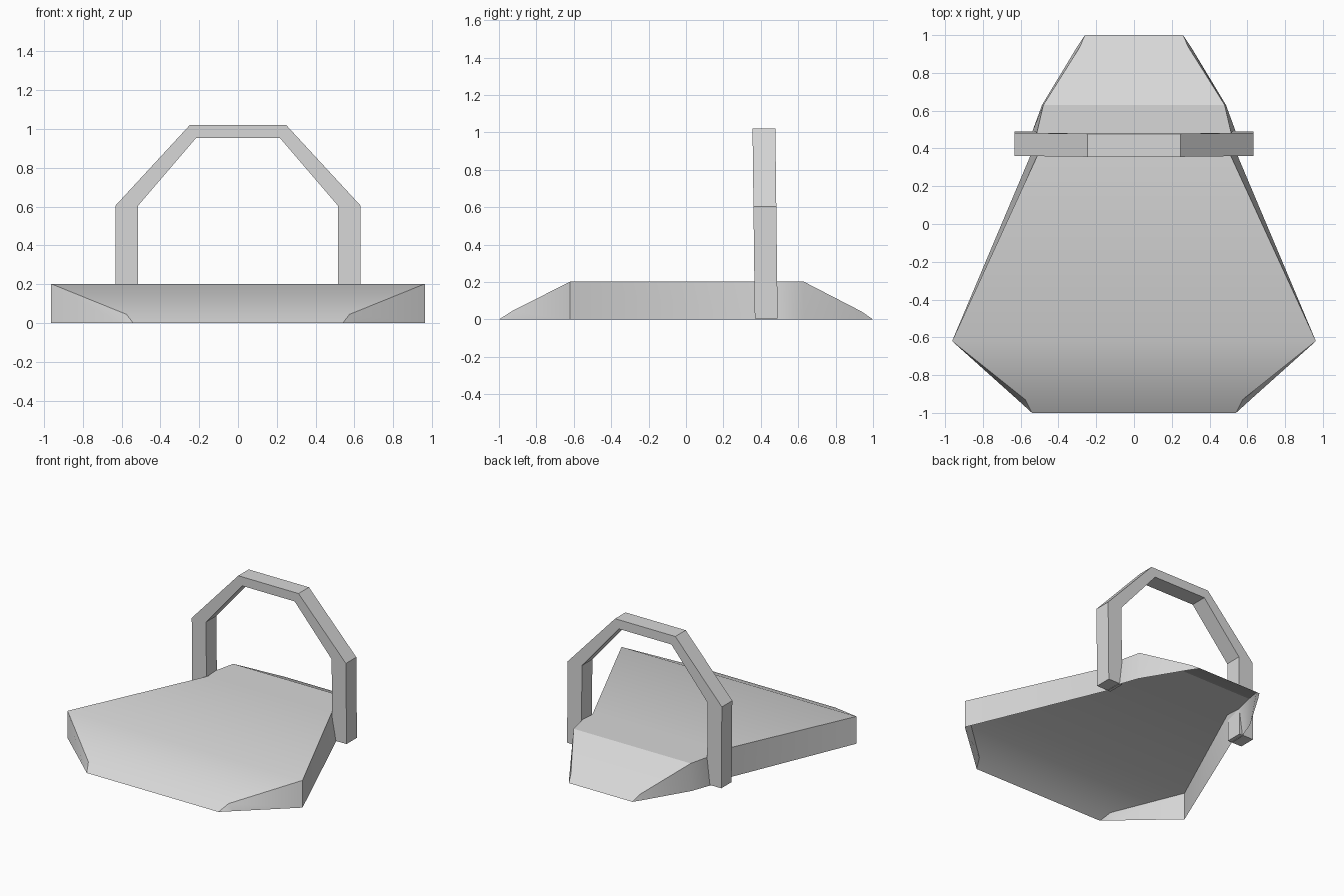
import bpy, bmesh, math

cube = bpy.data.objects.get("Cube")
if cube:
    bpy.data.objects.remove(cube, do_unlink=True)

# One plain grey for everything
grey = bpy.data.materials.new("light_grey")
grey.use_nodes = True
colour = (0.685, 0.685, 0.685, 1)
grey.diffuse_color = colour
grey.node_tree.nodes["Principled BSDF"].inputs["Base Color"].default_value = colour


def finish(name, bm):
    mesh = bpy.data.meshes.new(name)
    bm.to_mesh(mesh)
    bm.free()
    mesh.materials.append(grey)
    obj = bpy.data.objects.new(name, mesh)
    bpy.context.collection.objects.link(obj)
    return obj


def bridge(bm, rings):
    # Closed tube of quads through four-point rings
    for a, b in zip(rings, rings[1:]):
        for i in range(4):
            j = (i + 1) % 4
            bm.faces.new((a[i], a[j], b[j], b[i]))


def make_deck():
    # Stations front to back: y, half width on top, top height, half width below
    ridge = 0.63
    stations = [(-1, 0.54, 0, 0.54), (-0.93, 0.575, 0.045, 0.617),
                (-0.62, 0.963, 0.202, 0.963), (0.37, 0.508, 0.202, 0.545),
                (0.48, 0.515, 0.202, 0.542), (ridge, 0.48, 0.202, 0.487),
                (0.94, 0.285, 0.042, 0.3), (1, 0.26, 0, 0.26)]
    bm = bmesh.new()
    rings = [[bm.verts.new(p) for p in
              ((-low, y, 0), (-top, y, z), (top, y, z), (low, y, 0))]
             for y, top, z, low in stations]
    bridge(bm, rings)
    # The nose and tail close to thin edges
    bmesh.ops.remove_doubles(bm, verts=bm.verts, dist=0.001)
    bmesh.ops.recalc_face_normals(bm, faces=bm.faces)
    # The shell is open underneath
    floor = [f for f in bm.faces if all(v.co.z < 0.001 for v in f.verts)]
    bmesh.ops.delete(bm, geom=floor, context='FACES')
    # Soft front slope and sides, crisp rear ridge and rim
    for face in bm.faces:
        face.smooth = True
    for edge in bm.edges:
        on_ridge = all(abs(v.co.y - ridge) < 0.01 and v.co.z > 0.1 for v in edge.verts)
        if on_ridge or edge.calc_face_angle(math.pi) > math.radians(32):
            edge.smooth = False
    return finish("deck", bm)


def make_hoop():
    # Half profile from foot to crown: outer and inner points, then mirrored
    half = [((0.632, 0.005), (0.515, 0.005)), ((0.632, 0.605), (0.515, 0.605)),
            ((0.247, 1.022), (0.215, 0.955))]
    pairs = half + [((-o[0], o[1]), (-i[0], i[1])) for o, i in reversed(half)]
    front, depth, lean = 0.368, 0.122, 0.012
    bm = bmesh.new()
    rings = []
    for outer, inner in pairs:
        corners = ((outer, 0), (outer, depth), (inner, depth), (inner, 0))
        rings.append([bm.verts.new((x, front + back - lean * z, z))
                      for (x, z), back in corners])
    bridge(bm, rings)
    bm.faces.new(rings[0])
    bm.faces.new(rings[-1])
    bmesh.ops.recalc_face_normals(bm, faces=bm.faces)
    return finish("hoop", bm)


make_deck()
make_hoop()
